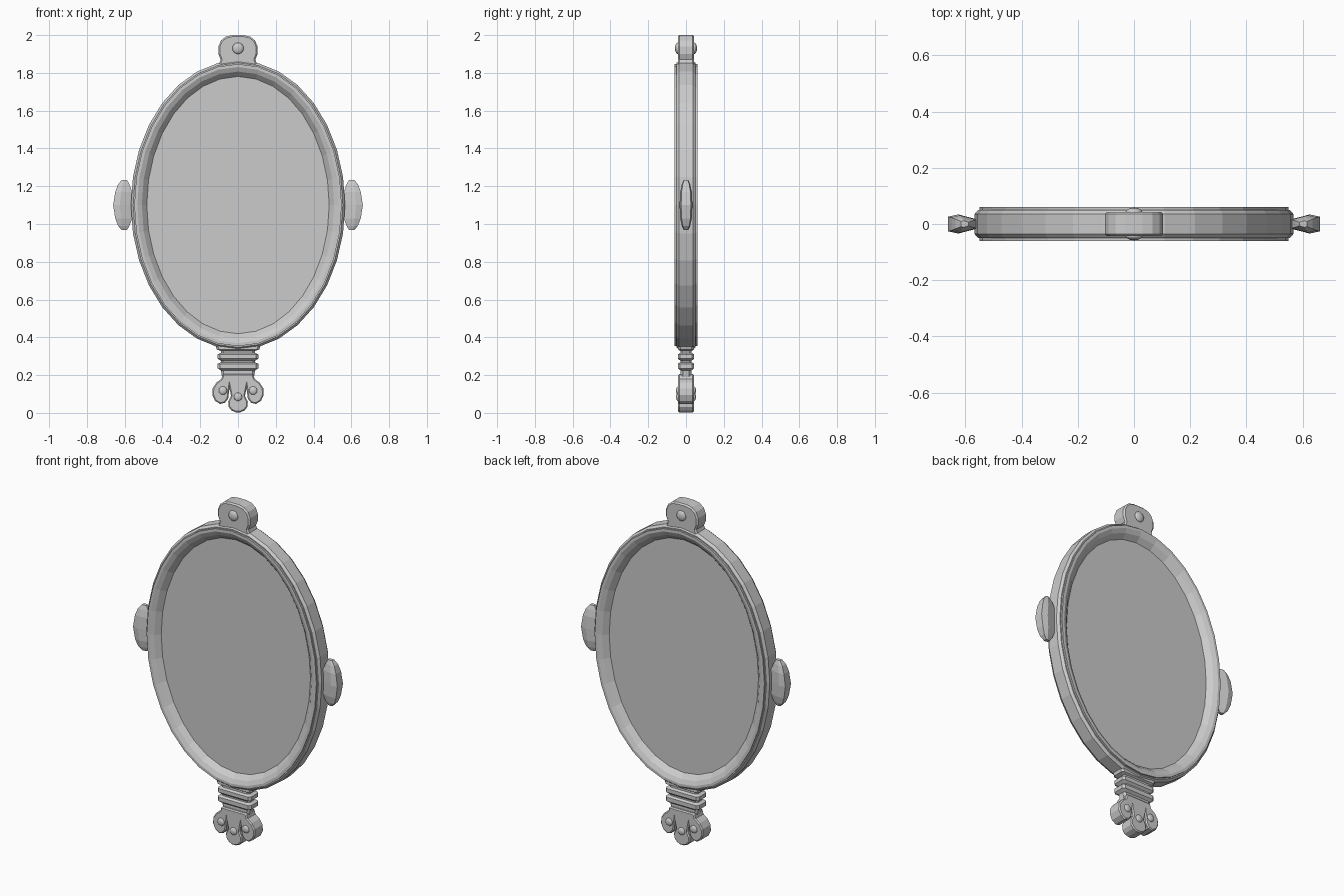
import bpy, bmesh, math

if "Cube" in bpy.data.objects:
    bpy.data.objects.remove(bpy.data.objects["Cube"])

CZ, RX, RZ, SEG = 1.1, 0.567, 0.765, 32


def finish(name, bm, bevel=0.0):
    bmesh.ops.recalc_face_normals(bm, faces=bm.faces)
    me = bpy.data.meshes.new(name)
    bm.to_mesh(me)
    bm.free()
    ob = bpy.data.objects.new(name, me)
    bpy.context.collection.objects.link(ob)
    if bevel:
        m = ob.modifiers.new("bevel", 'BEVEL')
        m.width, m.segments, m.angle_limit = bevel, 1, math.radians(50)
        m.limit_method = 'ANGLE'
    return ob


def loft(name, rings, cap=True, closed=False):
    """Bridge matching point rings into a skin."""
    bm = bmesh.new()
    vs = [[bm.verts.new(p) for p in r] for r in rings]
    n = len(vs[0])
    pairs = list(zip(vs, vs[1:])) + ([(vs[-1], vs[0])] if closed else [])
    for a, b in pairs:
        for i in range(n):
            j = (i + 1) % n
            bm.faces.new((a[i], a[j], b[j], b[i]))
    if cap:
        bm.faces.new(vs[0])
        bm.faces.new(vs[-1])
    return finish(name, bm)


def ellipse(d, y):
    return [((RX - d) * math.cos(2 * math.pi * i / SEG), y,
             CZ + (RZ - d) * math.sin(2 * math.pi * i / SEG)) for i in range(SEG)]


def plate(name, half, hy, bevel):
    """Extrude a mirrored half outline (x, z) through the depth."""
    pts = half + [(-x, z) for x, z in reversed(half)]
    bm = bmesh.new()
    f = bm.faces.new([bm.verts.new((x, -hy, z)) for x, z in pts])
    ext = bmesh.ops.extrude_face_region(bm, geom=[f])
    bmesh.ops.translate(bm, vec=(0, 2 * hy, 0),
                        verts=[v for v in ext['geom'] if isinstance(v, bmesh.types.BMVert)])
    return finish(name, bm, bevel)


def rivet(name, x, z, y, r, flat):
    for s, side in ((-1, "front"), (1, "back")):
        bpy.ops.mesh.primitive_uv_sphere_add(segments=12, ring_count=8, radius=r,
                                             location=(x, s * y, z))
        ob = bpy.context.object
        ob.name = f"{name}_{side}"
        ob.scale.y = flat
        bpy.ops.object.shade_smooth_by_angle()


# oval frame: stepped outer band, raised rims, sloping inner walls
half_section = [(0.0, 0.036), (0.012, 0.05), (0.018, 0.05), (0.018, 0.06),
                (0.034, 0.06), (0.058, 0.048), (0.086, 0.018)]
section = half_section + [(d, -y) for d, y in reversed(half_section)]
loft("oval_frame", [ellipse(d, y) for d, y in section], cap=False, closed=True)

# mirror glass, visible on both sides
loft("mirror_glass", [ellipse(0.08, -0.02), ellipse(0.08, 0.02)])

# hanging lug on top
plate("top_lug", [(0.115, 1.825), (0.10, 1.85), (0.092, 1.87), (0.104, 1.90),
                  (0.104, 1.94), (0.09, 1.972), (0.065, 1.992), (0.03, 2.0)], 0.043, 0.008)
rivet("lug_rivet", 0, 1.93, 0.043, 0.03, 0.5)

# side ears: tapered crescent grips
ear_sections = [(0.968, 0.588, 0.615, 0.35), (0.99, 0.575, 0.635, 0.65),
                (1.03, 0.56, 0.65, 0.9), (1.10, 0.56, 0.661, 1.0),
                (1.17, 0.56, 0.65, 0.9), (1.21, 0.575, 0.635, 0.65),
                (1.234, 0.588, 0.615, 0.35)]
for s, side in ((-1, "left"), (1, "right")):
    rings = []
    for z, xi, xo, k in ear_sections:
        xm = xi + 0.65 * (xo - xi)
        rings.append([(s * xi, -0.017 * k, z), (s * xm, -0.034 * k, z), (s * xo, -0.026 * k, z),
                      (s * xo, 0.026 * k, z), (s * xm, 0.034 * k, z), (s * xi, 0.017 * k, z)])
    loft(f"{side}_ear", rings)

# ribbed neck under the frame
neck = [(0.36, 0.12, 0.042), (0.335, 0.112, 0.042), (0.328, 0.09, 0.03), (0.318, 0.09, 0.03),
        (0.31, 0.108, 0.043), (0.288, 0.108, 0.043), (0.276, 0.09, 0.03), (0.268, 0.09, 0.03),
        (0.26, 0.108, 0.043), (0.236, 0.108, 0.043), (0.224, 0.09, 0.028), (0.19, 0.085, 0.028)]
c = 0.012
loft("ribbed_neck", [[(x, y - c, z), (x - c, y, z), (c - x, y, z), (-x, y - c, z),
                      (-x, c - y, z), (c - x, -y, z), (x - c, -y, z), (x, c - y, z)]
                     for z, x, y in neck])

# three-lobed foot
plate("lobed_foot", [(0.08, 0.207), (0.088, 0.18), (0.115, 0.16), (0.134, 0.13), (0.136, 0.095),
                     (0.122, 0.064), (0.095, 0.047), (0.07, 0.053), (0.052, 0.075),
                     (0.045, 0.13), (0.037, 0.09), (0.052, 0.06), (0.05, 0.032),
                     (0.035, 0.013), (0.012, 0.003)], 0.042, 0.007)
for i, (x, z) in enumerate([(-0.08, 0.118), (0, 0.085), (0.08, 0.118)]):
    rivet(f"foot_rivet_{i + 1}", x, z, 0.042, 0.022, 0.5)
